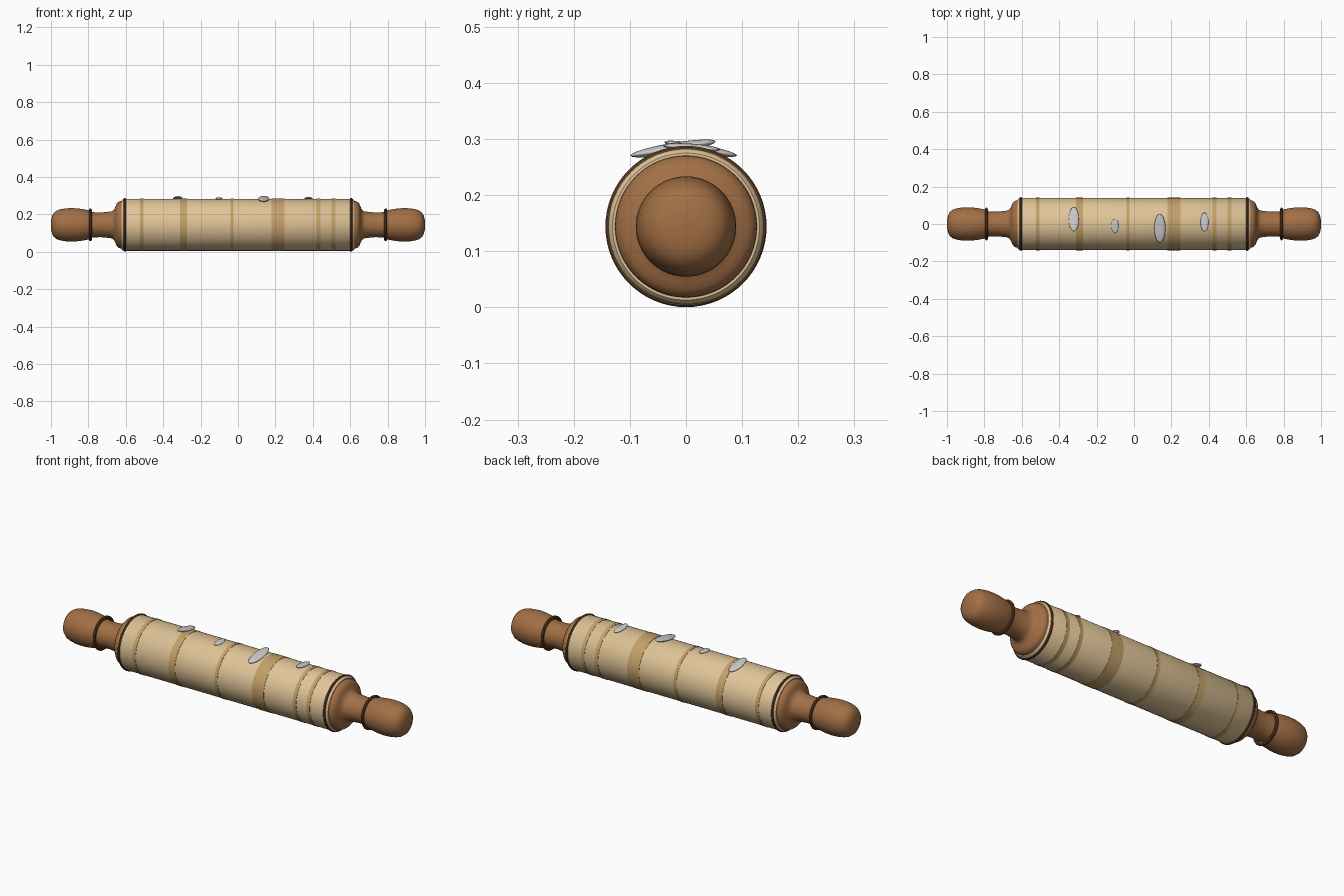
import bpy, math
from mathutils import Vector

if "Cube" in bpy.data.objects:
    bpy.data.objects.remove(bpy.data.objects["Cube"])

ZC = 0.144      # axis height
SEG = 64


def mat(name, rgb):
    m = bpy.data.materials.new(name)
    m.diffuse_color = (*rgb, 1)
    m.use_nodes = True
    m.node_tree.nodes["Principled BSDF"].inputs["Base Color"].default_value = m.diffuse_color
    return m


TAN = mat("light_wood", (0.74, 0.55, 0.31))
GRAIN = mat("grain_wood", (0.55, 0.35, 0.14))
BROWN = mat("handle_wood", (0.36, 0.16, 0.06))
DARK = mat("dark_wood", (0.14, 0.06, 0.025))
FLOUR = mat("flour_white", (0.85, 0.85, 0.83))


def smooth(ob, angle=35):
    bpy.ops.object.select_all(action='DESELECT')
    ob.select_set(True)
    bpy.context.view_layer.objects.active = ob
    bpy.ops.object.shade_smooth_by_angle(angle=math.radians(angle))


def lathe(name, profile, material, side=1, closed=False):
    """Turn (x, radius) points around the x axis."""
    verts, faces, rings = [], [], []
    for x, r in profile:
        n = 1 if r == 0 else SEG
        rings.append(list(range(len(verts), len(verts) + n)))
        for k in range(n):
            a = 2 * math.pi * k / SEG
            verts.append((x * side, r * math.cos(a), ZC + r * math.sin(a)))
    pairs = list(zip(rings, rings[1:]))
    if closed:
        pairs.append((rings[-1], rings[0]))
    for p, q in pairs:
        for k in range(SEG):
            j = (k + 1) % SEG
            f = [p[k % len(p)], p[j % len(p)], q[j % len(q)], q[k % len(q)]]
            f = list(dict.fromkeys(f))
            faces.append(f if side < 0 else f[::-1])
    me = bpy.data.meshes.new(name)
    me.from_pydata(verts, [], faces)
    me.materials.append(material)
    ob = bpy.data.objects.new(name, me)
    bpy.context.collection.objects.link(ob)
    smooth(ob)
    return ob


def ring(name, x, radius, minor, material, side):
    pts = [(x + minor * math.cos(t * math.pi / 5), radius + minor * math.sin(t * math.pi / 5))
           for t in range(10)]
    lathe(name, pts[::-1], material, side, closed=True)


# Barrel with softened ends
lathe("barrel", [(-0.622, 0), (-0.622, 0.131), (-0.618, 0.135), (-0.61, 0.139),
                 (0.61, 0.139), (0.618, 0.135), (0.622, 0.131), (0.622, 0)], TAN)

# Wood grain bands
for i, (x, w) in enumerate([(-0.515, 0.02), (-0.292, 0.038), (-0.032, 0.018),
                            (0.214, 0.07), (0.43, 0.02), (0.51, 0.02)]):
    a, b = x - w / 2, x + w / 2
    lathe(f"grain_band_{i + 1}", [(a, 0.137), (a, 0.1405), (b, 0.1405), (b, 0.137)], GRAIN, closed=True)

# Collars, necks, grips and dark rings on both ends
for side, tag in ((-1, "left"), (1, "right")):
    ring(f"barrel_ring_{tag}", 0.605, 0.137, 0.007, DARK, side)
    lathe(f"collar_{tag}", [(0.612, 0), (0.612, 0.127), (0.63, 0.126), (0.641, 0.121), (0.649, 0.112),
                            (0.654, 0.100), (0.659, 0.088), (0.666, 0.078), (0.676, 0.072),
                            (0.70, 0.069), (0.735, 0.066), (0.765, 0.067), (0.795, 0.07), (0.795, 0)],
          BROWN, side)
    ring(f"handle_ring_{tag}", 0.789, 0.080, 0.0075, DARK, side)
    lathe(f"grip_{tag}", [(0.787, 0), (0.787, 0.074), (0.80, 0.078), (0.83, 0.084), (0.86, 0.088),
                          (0.89, 0.0895), (0.92, 0.088), (0.95, 0.083), (0.97, 0.076), (0.985, 0.064),
                          (0.994, 0.047), (0.999, 0.025), (1.0, 0)], BROWN, side)

# Flour smudges lying on top of the barrel
for i, (x, y, sx, sy, sz) in enumerate([(-0.322, 0.026, 0.027, 0.066, 0.008),
                                        (-0.102, -0.010, 0.019, 0.038, 0.006),
                                        (0.138, -0.023, 0.030, 0.077, 0.010),
                                        (0.377, 0.010, 0.021, 0.051, 0.007)]):
    a = math.asin(y / 0.14)
    bpy.ops.mesh.primitive_uv_sphere_add(segments=24, ring_count=12, radius=1,
                                         location=Vector((x, y, ZC + 0.141 * math.cos(a))),
                                         rotation=(-a, 0, 0))
    ob = bpy.context.object
    ob.name = f"flour_patch_{i + 1}"
    ob.scale = (sx, sy, sz)
    ob.data.materials.append(FLOUR)
    smooth(ob, 60)
